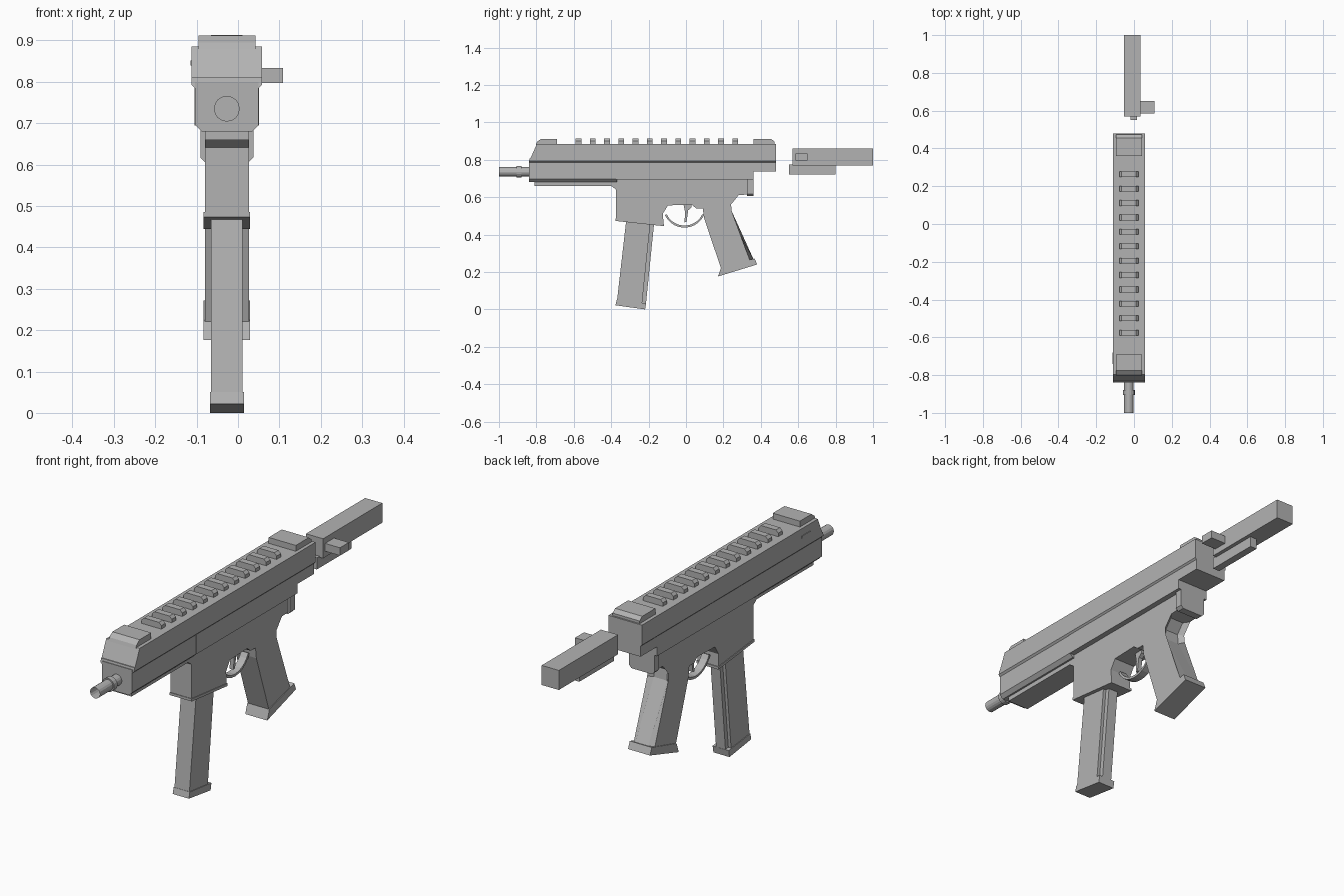
import bpy, bmesh, math
from mathutils import Matrix

if "Cube" in bpy.data.objects:
    bpy.data.objects.remove(bpy.data.objects["Cube"])

CX = -0.027  # centre line of the body

grey = bpy.data.materials.new("plain grey")
grey.use_nodes = True
COLOUR = (0.45, 0.45, 0.45, 1)
grey.diffuse_color = COLOUR
grey.node_tree.nodes["Principled BSDF"].inputs["Base Color"].default_value = COLOUR


def finish(name, bm):
    bmesh.ops.recalc_face_normals(bm, faces=bm.faces)
    mesh = bpy.data.meshes.new(name)
    bm.to_mesh(mesh)
    bm.free()
    mesh.materials.append(grey)
    obj = bpy.data.objects.new(name, mesh)
    bpy.context.collection.objects.link(obj)
    return obj


def slab(name, profile, half, cx=CX, chamfer=(), size=0.02):
    """Extrude a side profile of (y, z) points across x; chamfer lists profile sides."""
    bm = bmesh.new()
    left = [bm.verts.new((cx - half, y, z)) for y, z in profile]
    right = [bm.verts.new((cx + half, y, z)) for y, z in profile]
    bm.faces.new(left)
    bm.faces.new(right[::-1])
    n = len(profile)
    for i in range(n):
        j = (i + 1) % n
        bm.faces.new((left[i], left[j], right[j], right[i]))
    edges = [bm.edges.get((s[i], s[(i + 1) % n])) for s in (left, right) for i in chamfer]
    if edges:
        bmesh.ops.bevel(bm, geom=edges, offset=size, segments=1, affect='EDGES')
    return finish(name, bm)


def block(name, y0, y1, z0, z1, half, cx=CX, **kw):
    return slab(name, [(y0, z0), (y0, z1), (y1, z1), (y1, z0)], half, cx, **kw)


# Receiver: wide upper shell above a narrower body
slab("upper_receiver", [(-0.835, 0.80), (-0.797, 0.885), (0.48, 0.885), (0.48, 0.80)], 0.085)
slab("receiver_step", [(-0.84, 0.785), (-0.835, 0.81), (0.48, 0.81), (0.48, 0.785)], 0.085,
     chamfer=(3,), size=0.008)
slab("receiver_body", [(-0.375, 0.695), (-0.375, 0.80), (0.48, 0.80), (0.48, 0.738),
                       (0.36, 0.738), (0.36, 0.695)], 0.078)
block("handguard", -0.84, -0.37, 0.68, 0.80, 0.077, chamfer=(3,), size=0.016)
slab("handguard_underside", [(-0.81, 0.69), (-0.81, 0.66), (-0.40, 0.66), (-0.37, 0.638),
                             (-0.37, 0.69)], 0.053)
block("side_slot", -0.74, -0.68, 0.84, 0.852, 0.003, cx=CX - 0.085)

# Magazine well, trigger housing and grip share one outline
slab("lower_frame", [(-0.375, 0.70), (-0.375, 0.476), (-0.12, 0.45), (-0.123, 0.513),
                     (-0.096, 0.556), (0.03, 0.56), (0.055, 0.54), (0.09, 0.54),
                     (0.096, 0.49), (0.187, 0.22), (0.36, 0.27), (0.225, 0.519),
                     (0.22, 0.567), (0.255, 0.61), (0.35, 0.615), (0.35, 0.70)],
     0.053, chamfer=(10, 11, 12))
slab("magazine_well_lip", [(-0.378, 0.485), (-0.378, 0.473), (-0.117, 0.445),
                           (-0.117, 0.457)], 0.056)
slab("grip_base", [(0.187, 0.222), (0.171, 0.176), (0.38, 0.24), (0.367, 0.272)], 0.056)
block("rear_lug", 0.325, 0.36, 0.605, 0.70, 0.064, chamfer=(3,), size=0.012)

# Magazine with a narrow rear rib and a foot plate
slab("magazine", [(-0.318, 0.49), (-0.369, 0.045), (-0.235, 0.03), (-0.19, 0.47)], 0.038)
slab("magazine_rib", [(-0.22, 0.47), (-0.26, 0.03), (-0.214, 0.03), (-0.17, 0.465)], 0.024)
slab("magazine_foot", [(-0.37, 0.05), (-0.377, 0.022), (-0.219, 0.0), (-0.213, 0.032)], 0.041)

# Trigger and its guard
arc = [math.radians(a) for a in range(-155, -24, 13)]
ring = [(-0.008 + r * math.cos(a), 0.553 + r * math.sin(a))
        for r, path in ((0.116, arc), (0.105, arc[::-1])) for a in path]
slab("trigger_guard", ring, 0.018)
slab("trigger", [(-0.015, 0.57), (-0.005, 0.52), (-0.008, 0.465), (0.003, 0.468),
                 (0.012, 0.53), (0.03, 0.545), (0.03, 0.57)], 0.01)

# Top rail teeth and the two end blocks
for i in range(12):
    y = -0.575 + i * 0.0762
    block(f"rail_tooth_{i + 1}", y - 0.015, y + 0.015, 0.88, 0.913, 0.05,
          chamfer=(1,), size=0.012)
slab("front_rail_block", [(-0.803, 0.88), (-0.797, 0.895), (-0.775, 0.912),
                          (-0.69, 0.912), (-0.69, 0.88)], 0.069)
slab("rear_rail_block", [(0.36, 0.88), (0.36, 0.912), (0.455, 0.912), (0.473, 0.897),
                         (0.473, 0.88)], 0.069)


# Barrel: open tube with a raised collar
def tube(name, y0, y1, radius, capped):
    bm = bmesh.new()
    bmesh.ops.create_cone(bm, cap_ends=capped, segments=16, radius1=radius, radius2=radius,
                          depth=y1 - y0)
    bmesh.ops.transform(bm, verts=bm.verts, matrix=Matrix.Translation(
        (CX, (y0 + y1) / 2, 0.735)) @ Matrix.Rotation(math.pi / 2, 4, 'X'))
    return finish(name, bm)


tube("barrel", -1.0, -0.83, 0.025, False)
tube("barrel_collar", -0.905, -0.88, 0.031, True)

# Separate bolt behind the receiver, with its lower guide and side handle
block("bolt", 0.57, 1.0, 0.77, 0.86, 0.0435, cx=-0.01)
block("bolt_guide", 0.55, 0.80, 0.722, 0.775, 0.017, cx=-0.001)
block("bolt_handle", 0.585, 0.65, 0.797, 0.833, 0.04, cx=0.069)
